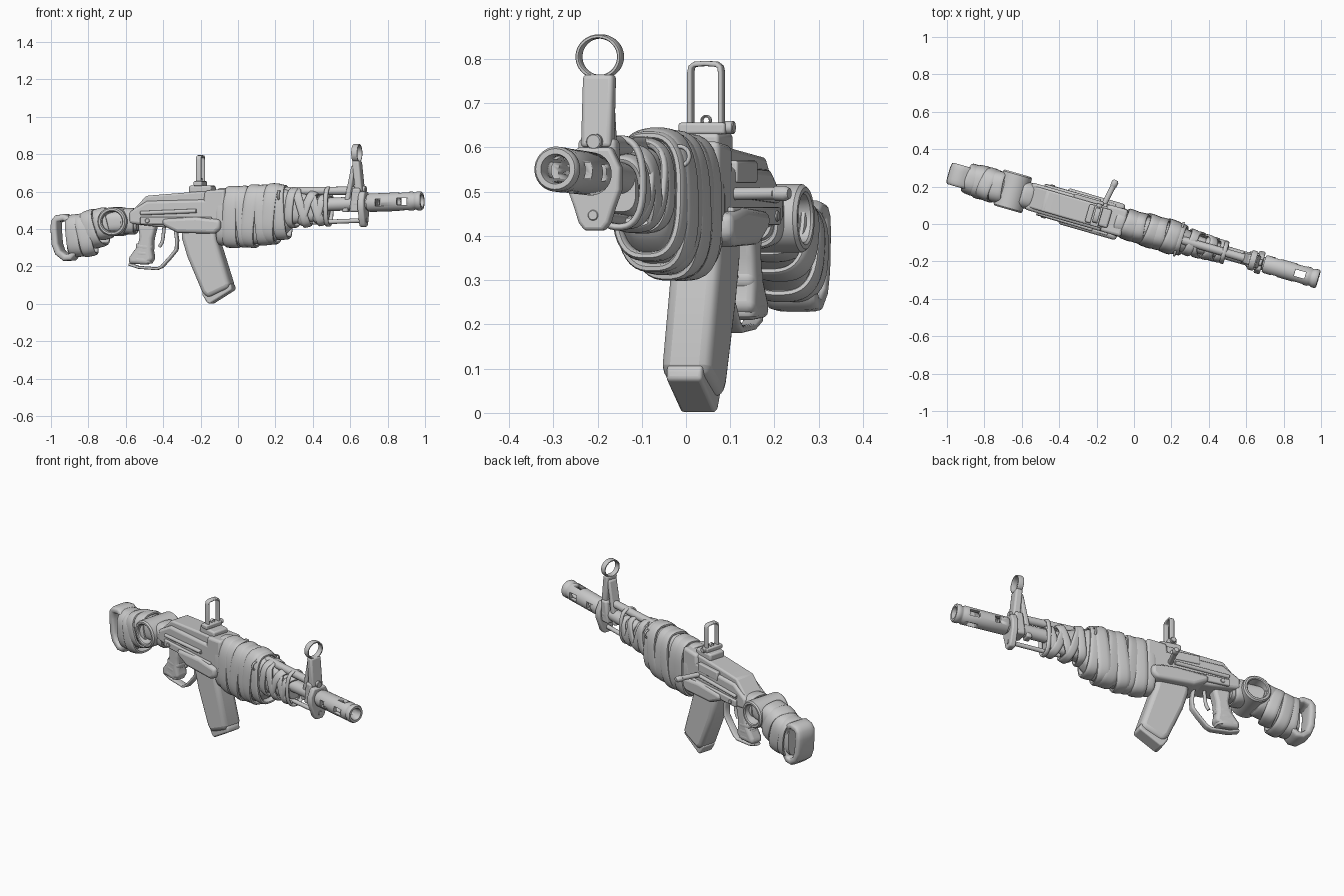
import bpy, bmesh, math
from mathutils import Vector, Matrix

if "Cube" in bpy.data.objects:
    bpy.data.objects.remove(bpy.data.objects["Cube"])

grey = bpy.data.materials.new("worn_grey")
grey.diffuse_color = (0.58, 0.58, 0.58, 1)
grey.use_nodes = True
grey.node_tree.nodes["Principled BSDF"].inputs["Base Color"].default_value = grey.diffuse_color

# Parts are laid out along x, then the whole rifle is yawed
SL = 0.288
k = math.sqrt(1 + SL * SL)
YAW = Matrix(((1, SL / k, 0, 0), (-SL, 1 / k, 0, -0.012), (0, 0, 1, 0), (0, 0, 0, 1)))
X, W = Vector((1, 0, 0)), Vector((0, 1, 0))


def finish(name, bm, bevel=0, angle=40):
    bmesh.ops.remove_doubles(bm, verts=bm.verts, dist=1e-5)
    bmesh.ops.recalc_face_normals(bm, faces=bm.faces)
    me = bpy.data.meshes.new(name)
    bm.to_mesh(me)
    bm.free()
    me.transform(YAW)
    me.materials.append(grey)
    me.shade_smooth()
    me.set_sharp_from_angle(angle=math.radians(angle))
    ob = bpy.data.objects.new(name, me)
    bpy.context.collection.objects.link(ob)
    if bevel:
        m = ob.modifiers.new("round", "BEVEL")
        m.width, m.segments, m.limit_method = bevel, 3, "ANGLE"
        m.angle_limit = math.radians(35)
    return ob


def skin(bm, rings, closed=False):
    n = len(rings[0])
    pairs = list(zip(rings, rings[1:])) + ([(rings[-1], rings[0])] if closed else [])
    for a, b in pairs:
        for i in range(n):
            bm.faces.new((a[i], a[(i + 1) % n], b[(i + 1) % n], b[i]))
    if not closed:
        bm.faces.new(rings[0])
        bm.faces.new(rings[-1])


def oval(a, b, p, n):
    out = []
    for i in range(n):
        t = math.tau * (i + 0.5) / n
        c, s = math.cos(t), math.sin(t)
        out.append((a * math.copysign(abs(c) ** (2 / p), c), b * math.copysign(abs(s) ** (2 / p), s)))
    return out


def prism(name, pts, w0, w1, bevel=0.01, across=False):
    """Extrude an x-z outline along w, or a w-z outline along x."""
    bm = bmesh.new()
    rings = [[bm.verts.new((w, p, z) if across else (p, w, z)) for p, z in pts] for w in (w0, w1)]
    skin(bm, rings)
    return finish(name, bm, bevel)


def box(name, x0, x1, w0, w1, z0, z1, bevel=0.008):
    return prism(name, [(x0, z0), (x1, z0), (x1, z1), (x0, z1)], w0, w1, bevel)


def loft(name, stations, p=3, n=32):
    """Rounded body through (x, z centre, half width, half height)."""
    bm = bmesh.new()
    skin(bm, [[bm.verts.new((x, u, zc + v)) for u, v in oval(a, b, p, n)] for x, zc, a, b in stations])
    return finish(name, bm, angle=60)


def sweep(name, pts, ref, a, b, closed=False, p=2, n=12):
    """Strip along a flat path; a is half size along ref, b across it."""
    bm, rings, N = bmesh.new(), [], len(pts)
    pts, ref = [Vector(q) for q in pts], Vector(ref).normalized()
    for i, q in enumerate(pts):
        nxt = pts[(i + 1) % N] if closed else pts[min(i + 1, N - 1)]
        prv = pts[i - 1] if closed else pts[max(i - 1, 0)]
        up = (nxt - prv).cross(ref).normalized()
        rings.append([bm.verts.new(q + ref * u + up * v) for u, v in oval(a, b, p, n)])
    skin(bm, rings, closed)
    return finish(name, bm, angle=50)


def lathe(name, prof, origin, axis, n=32, hollow=False):
    """Turn (along, radius) points round an axis."""
    axis = Vector(axis).normalized()
    s = axis.cross(Vector((0.01, 0.02, 1))).normalized()
    t = axis.cross(s)
    bm, rings = bmesh.new(), []
    for d, r in prof:
        rings.append([bm.verts.new(Vector(origin) + axis * d + (s * math.cos(f) + t * math.sin(f)) * max(r, 1e-4))
                      for f in (math.tau * i / n for i in range(n))])
    skin(bm, rings, hollow)
    return finish(name, bm)


def rod(name, a, b, r, n=20):
    d = Vector(b) - Vector(a)
    return lathe(name, [(0, r * .85), (r * .15, r), (d.length - r * .15, r), (d.length, r * .85)], a, d, n)


def at(stations, x):
    for s, t in zip(stations, stations[1:]):
        if x <= t[0]:
            break
    f = min(1, max(0, (x - s[0]) / (t[0] - s[0])))
    return [u + (v - u) * f for u, v in zip(s, t)]


def wrap(name, body, x, tilt, skew, half, thick, grow=0.0):
    """Cloth band round a lofted body, leaning by tilt and skew."""
    _, zc, a, b = at(body, x)
    pts = []
    for u, v in oval(a + grow, b + grow, 2.8, 40):
        pts.append((x + tilt * v + skew * u, u, zc + v))
    sweep(name, pts, (1, -skew, -tilt), half, thick, True, 3)


# Stock: core, cloth wraps, butt loop
stock = [(-.9, .36, .055, .09), (-.86, .365, .07, .1), (-.8, .37, .078, .102), (-.74, .425, .075, .075),
         (-.68, .435, .065, .06), (-.53, .445, .055, .055)]
loft("stock_core", stock)
for i, (x, t, s) in enumerate([(-.86, -.1, .1), (-.81, -.22, -.1), (-.765, -.3, .15), (-.72, -.25, -.1), (-.575, .1, 0)]):
    wrap(f"stock_wrap_{i}", stock, x, t, s, .034, .01, .004)
sweep("butt_loop", [(-.958, 0, .455), (-.92, 0, .462), (-.885, 0, .445), (-.872, 0, .36), (-.868, 0, .27), (-.885, 0, .25),
                    (-.915, 0, .247), (-.95, 0, .275), (-.966, 0, .32), (-.972, 0, .4), (-.97, 0, .44)],
      W, .06, .02, True, 4, 16)
lathe("stock_hinge", [(-.03, 0), (-.03, .05), (-.095, .055), (-.1, .06), (-.1, .07), (-.092, .077), (.092, .077),
                      (.1, .07), (.1, .06), (.095, .055), (.03, .05), (.03, 0)], (-.648, 0, .44), W)

# Receiver: main body, top cover, magazine well, side details
prism("receiver_body", [(-.565, .43), (-.4, .41), (-.06, .4), (-.06, .56), (-.47, .55), (-.565, .49)], -.075, .075, .015)
prism("top_cover", [(-.55, .48), (-.06, .5), (-.06, .605), (-.2, .6), (-.475, .578), (-.55, .5)], -.06, .06, .022)
prism("magazine_well", [(-.38, .42), (-.3, .38), (-.1, .375), (-.07, .4), (-.07, .45), (-.2, .465), (-.38, .455)], -.1, .1, .025)
prism("front_trunnion", [(-.18, .42), (-.05, .4), (-.05, .615), (-.16, .605)], -.075, .075, .015)
for s, side in ((-1, "left"), (1, "right")):
    rod(f"{side}_rail", (-.5, s * .075, .485), (-.2, s * .078, .497), .011)
    box(f"{side}_lower_plate", -.5, -.12, min(s * .07, s * .088), max(s * .07, s * .088), .425, .465, .006)
    rod(f"{side}_pin_rear", (-.46, s * .07, .445), (-.46, s * .093, .445), .012)
box("ejection_cover", -.34, -.18, .055, .08, .52, .57, .006)
rod("charging_handle", (-.18, .06, .495), (-.155, .2, .497), .014)
lathe("charging_knob", [(0, .012), (.006, .017), (.03, .017), (.04, .012)], (-.16, .17, .496), (.15, 1, 0), 20)

# Magazine with tapered foot
prism("magazine", [(-.29, .42), (-.11, .42), (-.105, .35), (-.03, .11), (-.035, .085), (-.15, .03), (-.18, .06),
                   (-.26, .25), (-.29, .35)], -.058, .058, .024)
prism("magazine_foot", [(-.185, .055), (-.155, .006), (-.14, 0), (-.022, .075), (-.025, .1), (-.05, .125)], -.042, .042, .01)

# Pistol grip, trigger and guard
prism("pistol_grip", [(-.53, .43), (-.43, .43), (-.45, .35), (-.455, .29), (-.445, .235), (-.485, .21), (-.58, .215),
                      (-.575, .25), (-.53, .31), (-.52, .36)], -.038, .038, .018)
for i in range(3):
    z, x = .235 + .035 * i, -.512 + .008 * i
    sweep(f"grip_band_{i}", [(x + u, v, z - .1 * u) for u, v in oval(.052 - .005 * i, .035, 4, 24)],
          (.1, 0, 1), .014, .004, True)
sweep("trigger_guard", [(-.58, 0, .212), (-.53, 0, .195), (-.43, 0, .188), (-.405, 0, .2), (-.36, 0, .25), (-.328, 0, .29),
                        (-.325, 0, .34), (-.335, 0, .41)], W, .02, .008, p=4)
sweep("trigger", [(-.395, 0, .41), (-.4, 0, .36), (-.405, 0, .33), (-.42, 0, .305)], W, .01, .009)

# Rear sight: base, tall frame, aperture, knob
box("rear_sight_base", -.25, -.13, -.05, .05, .59, .632, .01)
box("rear_sight_block", -.222, -.178, -.06, .05, .63, .656, .006)
sweep("rear_sight_frame", [(-.2, -.036, .64), (-.2, -.036, .77), (-.2, -.034, .782), (-.2, -.026, .788), (-.2, 0, .79),
                           (-.2, .026, .788), (-.2, .034, .782), (-.2, .036, .77), (-.2, .036, .64)], X, .014, .006, p=4)
sweep("rear_aperture", [(-.2, u, .661 + v) for u, v in oval(.01, .01, 2, 20)], X, .008, .003, True)
rod("rear_sight_knob", (-.2, .045, .645), (-.2, .066, .645), .015)

# Handguard cores with cloth wraps
guard = [(-.1, .47, .06, .13), (-.06, .465, .064, .145), (0, .465, .066, .149), (.1, .47, .073, .15),
         (.22, .485, .074, .142), (.27, .5, .064, .11), (.3, .51, .055, .085)]
fore = [(.25, .51, .055, .085), (.32, .515, .05, .085), (.42, .505, .042, .065), (.48, .505, .038, .05)]
loft("handguard_core", guard)
loft("fore_core", fore)
for i, (x, t, s, h) in enumerate([(-.075, 0, 0, .026), (-.02, .03, .1, .038), (.035, -.1, -.1, .036), (.085, .12, .1, .036),
                                  (.14, -.08, -.1, .04), (.19, .1, .1, .036), (.235, -.06, 0, .032)]):
    wrap(f"guard_wrap_{i}", guard, x, t, s, h, .011, .004 + .004 * (i % 2))
for i, (x, t) in enumerate([(.3, .1), (.345, -.3), (.385, .35), (.425, -.35), (.455, .25)]):
    wrap(f"fore_wrap_{i}", fore, x, t, .15 * (-1) ** i, .022, .009, .014)

# Barrel, gas tube, cleaning rod and sling loops
def bz(x):
    return .512 + .04 * x


BAR = Vector((1, 0, .04))
lathe("barrel", [(0, .036), (.18, .036), (.19, .046), (.22, .046), (.23, .036), (.3, .034)], (.44, 0, bz(.44)), BAR)
rod("gas_tube", (-.05, 0, .6), (.64, 0, .605), .022)
rod("cleaning_rod", (.4, 0, .435), (.69, 0, .447), .012)
sweep("barrel_band", [(.483, u, .52 + v) for u, v in oval(.056, .1, 2.5, 36)], X, .012, .008, True)
for s, side in ((-1, "left"), (1, "right")):
    sweep(f"{side}_sling_loop", [(.24, s * .07 + u, .58 + v) for u, v in oval(.022, .022, 2, 24)], X, .006, .005, True)

# Front sight: clamp, braced post, ring
clamp = [(-.022, .412), (.022, .412), (.036, .43), (.047, .465), (.062, .505), (.062, .555), (.04, .6), (-.04, .6),
         (-.062, .555), (-.062, .505), (-.047, .465), (-.036, .43)]
prism("front_clamp", clamp, .655, .688, .008, True)
prism("gas_block", [(.605, .49), (.66, .49), (.665, .62), (.62, .62)], -.045, .045, .012)
prism("front_post", [(.632, .6), (.672, .6), (.655, .765), (.618, .765)], -.036, .036, .01)
prism("post_brace", [(.562, .49), (.592, .49), (.634, .745), (.612, .74)], -.028, .028, .008)
rod("post_pin", (.63, 0, .613), (.685, 0, .613), .018)
sweep("front_sight_ring", [(.635, u, .805 + v) for u, v in oval(.049, .046, 2, 40)], X, .016, .005, True, 4)

# Muzzle brake with side and top ports
brake = lathe("muzzle_brake", [(0, .036), (0, .044), (.01, .049), (.16, .05), (.24, .051), (.25, .046), (.258, .046),
                               (.265, .051), (.283, .051), (.29, .046), (.29, .034), (.27, .03), (.02, .03)],
              (.695, 0, bz(.695)), BAR, 40, True)


def port(name, *size):
    cut = box(name, *size, 0)
    cut.hide_render = True
    cut.display_type = "WIRE"
    m = brake.modifiers.new("port", "BOOLEAN")
    m.operation, m.object, m.solver = "DIFFERENCE", cut, "EXACT"


for j, (x0, x1) in enumerate(((.745, .775), (.86, .915))):
    z = bz((x0 + x1) / 2)
    port(f"side_port_cutter_{j}", x0, x1, -.1, .1, z - .018, z + .018)
port("top_port_cutter", .86, .915, -.018, .018, bz(.89) - .1, bz(.89) + .1)
